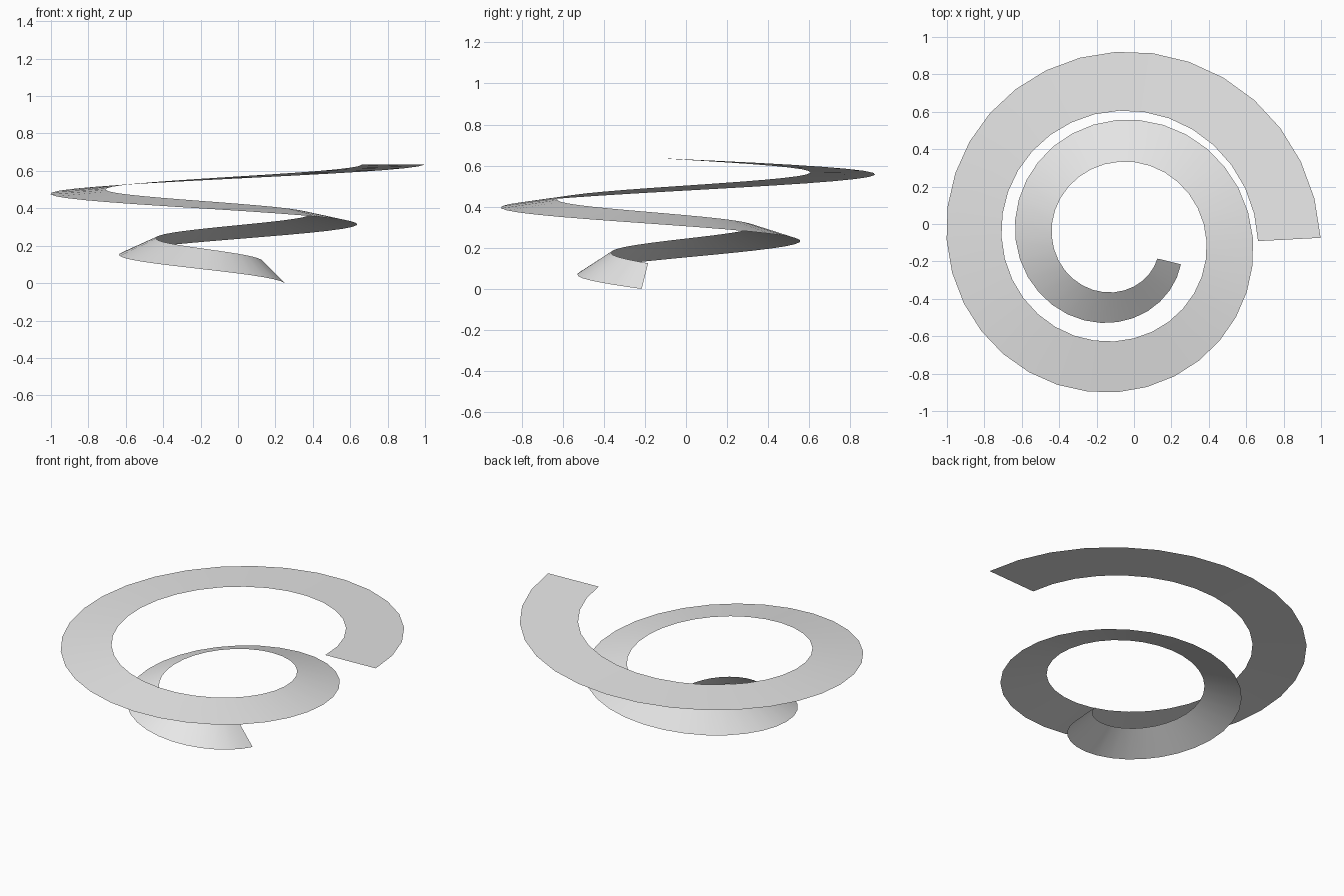
import bpy
import bmesh
from math import cos, sin, radians, sqrt, tau
from mathutils import Vector

cube = bpy.data.objects.get("Cube")
if cube:
    bpy.data.objects.remove(cube, do_unlink=True)

# Plain grey material
grey = bpy.data.materials.new("light grey")
grey.use_nodes = True
color = (0.8, 0.8, 0.8, 1)
grey.diffuse_color = color
grey.node_tree.nodes["Principled BSDF"].inputs["Base Color"].default_value = color

# Spiral settings: the centre line grows outward and upward, clockwise from above
CENTRE = Vector((-0.092, -0.08, 0))
START_ANGLE = radians(-23.2)
TURNS = 1.936
STEPS = 62
R_START, R_GROWTH = 0.305, 0.319
Z_START, Z_GROWTH = 0.0625, 0.295


def ribbon_edges(t):
    """Inner and outer edge points of the ribbon after t turns."""
    a = START_ANGLE - tau * t
    radial = Vector((cos(a), sin(a), 0))
    tangent = Vector((sin(a), -cos(a), 0))
    r = R_START + R_GROWTH * t
    # Sideways direction, square to the path
    side = (radial * r - tangent * R_GROWTH / tau).normalized()
    width = 0.18 + 0.08 * t
    # The steep start flattens out toward the wide end
    drop = 0.125 * max(0, 1 - t / TURNS) ** 1.2
    half = side * sqrt(width ** 2 - drop ** 2) / 2 - Vector((0, 0, drop / 2))
    mid = CENTRE + radial * r + Vector((0, 0, Z_START + Z_GROWTH * t))
    return mid - half, mid + half


# Spiral ribbon surface
bm = bmesh.new()
rows = [[bm.verts.new(p) for p in ribbon_edges(TURNS * i / STEPS)]
        for i in range(STEPS + 1)]
for (in0, out0), (in1, out1) in zip(rows, rows[1:]):
    bm.faces.new((in0, in1, out1, out0)).smooth = True
bm.normal_update()
if sum(f.normal.z for f in bm.faces) < 0:
    bmesh.ops.reverse_faces(bm, faces=bm.faces[:])

mesh = bpy.data.meshes.new("spiral_ribbon")
bm.to_mesh(mesh)
bm.free()
mesh.materials.append(grey)
ribbon = bpy.data.objects.new("spiral_ribbon", mesh)
bpy.context.collection.objects.link(ribbon)
